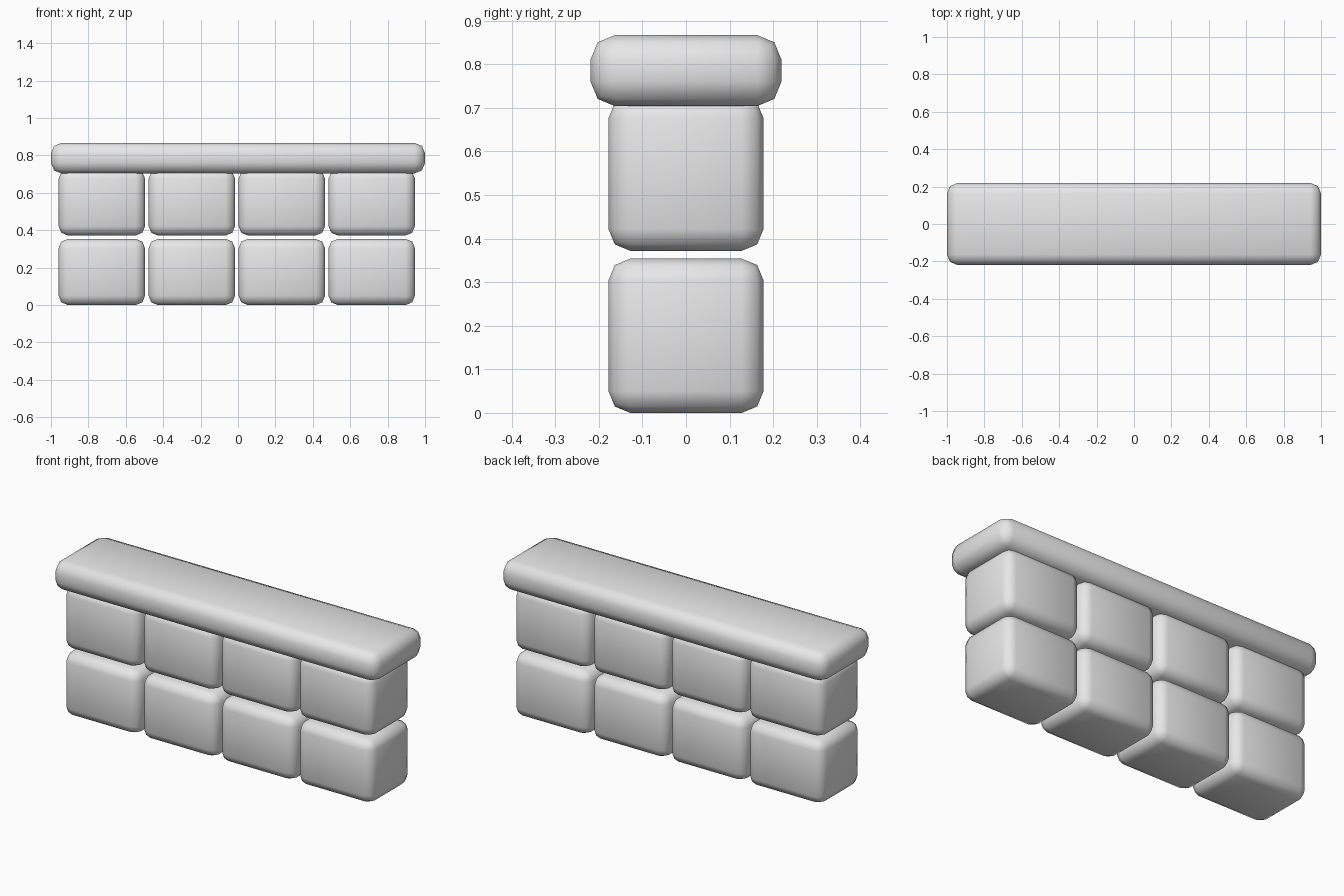
import bpy
import bmesh

default_cube = bpy.data.objects.get("Cube")
if default_cube:
    bpy.data.objects.remove(default_cube, do_unlink=True)

stone = bpy.data.materials.new("light_grey_stone")
stone.use_nodes = True
stone.diffuse_color = (0.8, 0.8, 0.8, 1)
stone.node_tree.nodes["Principled BSDF"].inputs["Base Color"].default_value = (0.8, 0.8, 0.8, 1)


def rounded_block(name, center, size, radius):
    """Box with two-step rounded edges and smooth shading."""
    mesh = bpy.data.meshes.new(name)
    bm = bmesh.new()
    bmesh.ops.create_cube(bm, size=1)
    bmesh.ops.scale(bm, vec=size, verts=bm.verts)
    bmesh.ops.bevel(bm, geom=bm.edges[:], offset=radius, segments=2,
                    profile=0.5, affect='EDGES')
    for face in bm.faces:
        face.smooth = True
    bm.to_mesh(mesh)
    bm.free()
    mesh.materials.append(stone)
    obj = bpy.data.objects.new(name, mesh)
    obj.location = center
    bpy.context.collection.objects.link(obj)
    return obj


# Two courses of four stones
WIDTH, DEPTH, HEIGHT = 0.462, 0.356, 0.354
PITCH_X, PITCH_Z = 0.481, 0.372
for row, course in enumerate(("lower", "upper")):
    for col in range(4):
        x = -0.728 + col * PITCH_X
        z = HEIGHT / 2 + row * PITCH_Z
        rounded_block(f"{course}_stone_{col + 1}", (x, 0, z),
                      (WIDTH, DEPTH, HEIGHT), 0.05)

# Overhanging cap slab
rounded_block("cap_slab", (0, 0, 0.7855), (2, 0.438, 0.163), 0.056)
